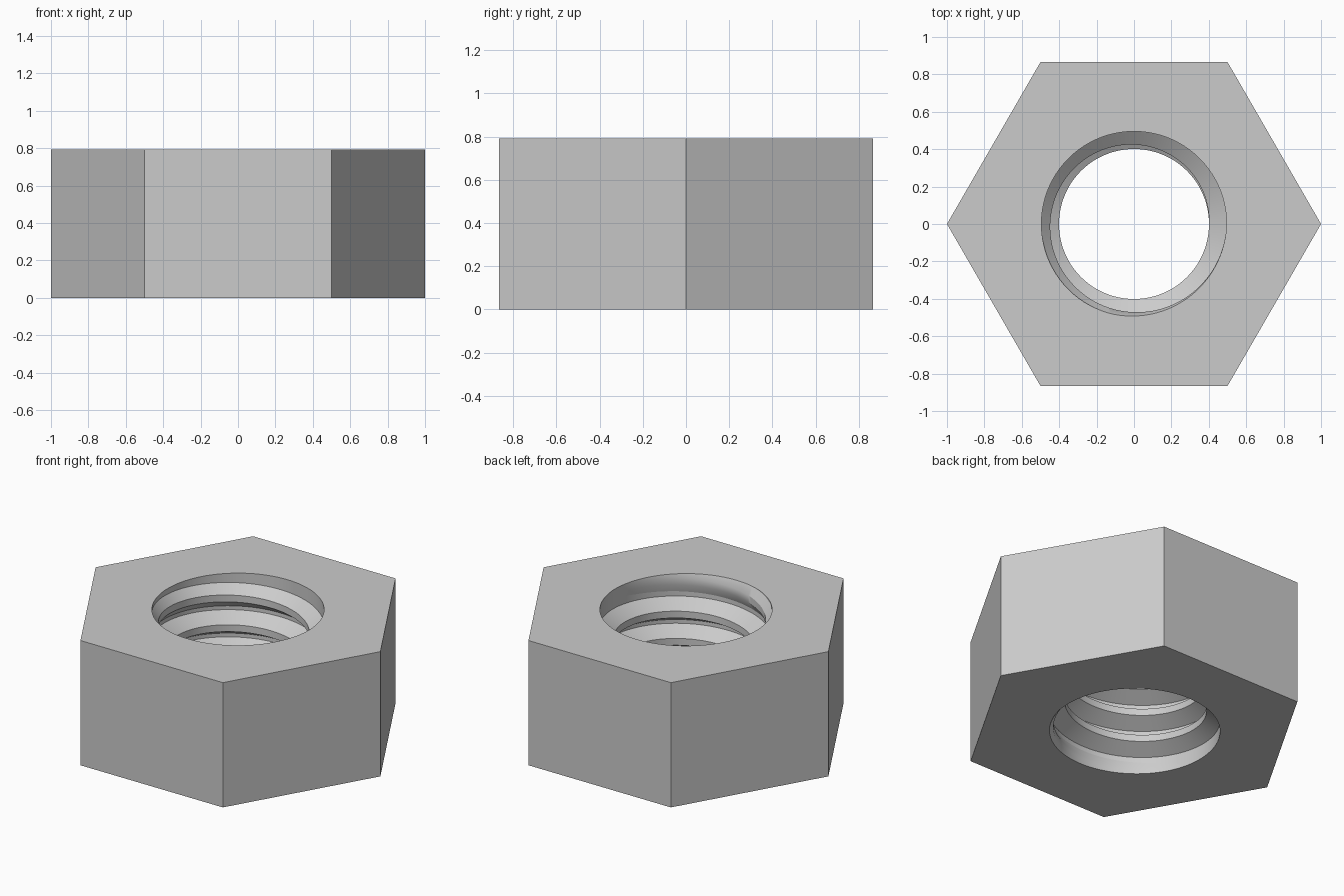
import bpy, bmesh
from math import cos, sin, tau
from mathutils import Vector

cube = bpy.data.objects.get("Cube")
if cube:
    bpy.data.objects.remove(cube, do_unlink=True)

HEIGHT = 0.792
MAJOR, MINOR = 0.495, 0.401      # bore radius and thread crest radius
PITCH, TURNS = 0.173, 4.45
SEGMENTS = 120                   # per full turn
TOP_CENTRE = 0.77                # height of the ridge where it fades out

steel = bpy.data.materials.new("grey steel")
steel.use_nodes = True
grey = (0.6, 0.6, 0.6, 1)
steel.diffuse_color = grey
steel.node_tree.nodes["Principled BSDF"].inputs["Base Color"].default_value = grey


def finish(name, bm):
    bmesh.ops.recalc_face_normals(bm, faces=bm.faces[:])
    mesh = bpy.data.meshes.new(name)
    bm.to_mesh(mesh)
    bm.free()
    obj = bpy.data.objects.new(name, mesh)
    bpy.context.collection.objects.link(obj)
    mesh.materials.append(steel)
    bpy.ops.object.select_all(action='DESELECT')
    obj.select_set(True)
    bpy.context.view_layer.objects.active = obj
    bpy.ops.object.shade_smooth_by_angle(angle=0.5)
    return obj


def ring(bm, radius, count):
    verts = [bm.verts.new((radius * cos(tau * i / count), radius * sin(tau * i / count), 0))
             for i in range(count)]
    return [bm.edges.new((verts[i - 1], verts[i])) for i in range(count)]


# Hexagonal body: a flat outline with a round hole, raised to full height
bm = bmesh.new()
edges = ring(bm, 1, 6) + ring(bm, MAJOR, SEGMENTS)
bmesh.ops.triangle_fill(bm, edges=edges, use_beauty=True, normal=(0, 0, 1))
raised = bmesh.ops.extrude_face_region(bm, geom=bm.faces[:], use_keep_orig=True)
bmesh.ops.translate(bm, vec=(0, 0, HEIGHT),
                    verts=[v for v in raised["geom"] if isinstance(v, bmesh.types.BMVert)])
finish("nut_body", bm)

# Thread: a right-handed helical ridge that fades in and out over one turn
bm = bmesh.new()
crest_half, base_half = PITCH / 8, PITCH * 7 / 16
steps = round(TURNS * SEGMENTS)
sections = []
for i in range(steps + 1):
    turn = (i - steps) / SEGMENTS
    fade = min(1, i / SEGMENTS, -turn)
    crest = MAJOR - (MAJOR - MINOR) * fade
    z = TOP_CENTRE + PITCH * turn
    profile = ((MAJOR + 0.002, -base_half), (crest, -crest_half),
               (crest, crest_half), (MAJOR + 0.002, base_half))
    sections.append([bm.verts.new((r * cos(tau * turn), r * sin(tau * turn), z + dz))
                     for r, dz in profile])
for a, b in zip(sections, sections[1:]):
    for k in range(4):
        bm.faces.new((a[k - 1], a[k], b[k], b[k - 1]))
bm.faces.new(sections[0])
bm.faces.new(sections[-1])

# Trim the ridge flush with both end faces
for level, direction in ((0, -1), (HEIGHT, 1)):
    cut = bmesh.ops.bisect_plane(bm, geom=bm.verts[:] + bm.edges[:] + bm.faces[:],
                                 plane_co=Vector((0, 0, level)),
                                 plane_no=Vector((0, 0, direction)), clear_outer=True)
    rim = [e for e in cut["geom_cut"] if isinstance(e, bmesh.types.BMEdge)]
    bmesh.ops.triangle_fill(bm, edges=rim, use_beauty=True, normal=(0, 0, direction))
finish("inner_thread", bm)
